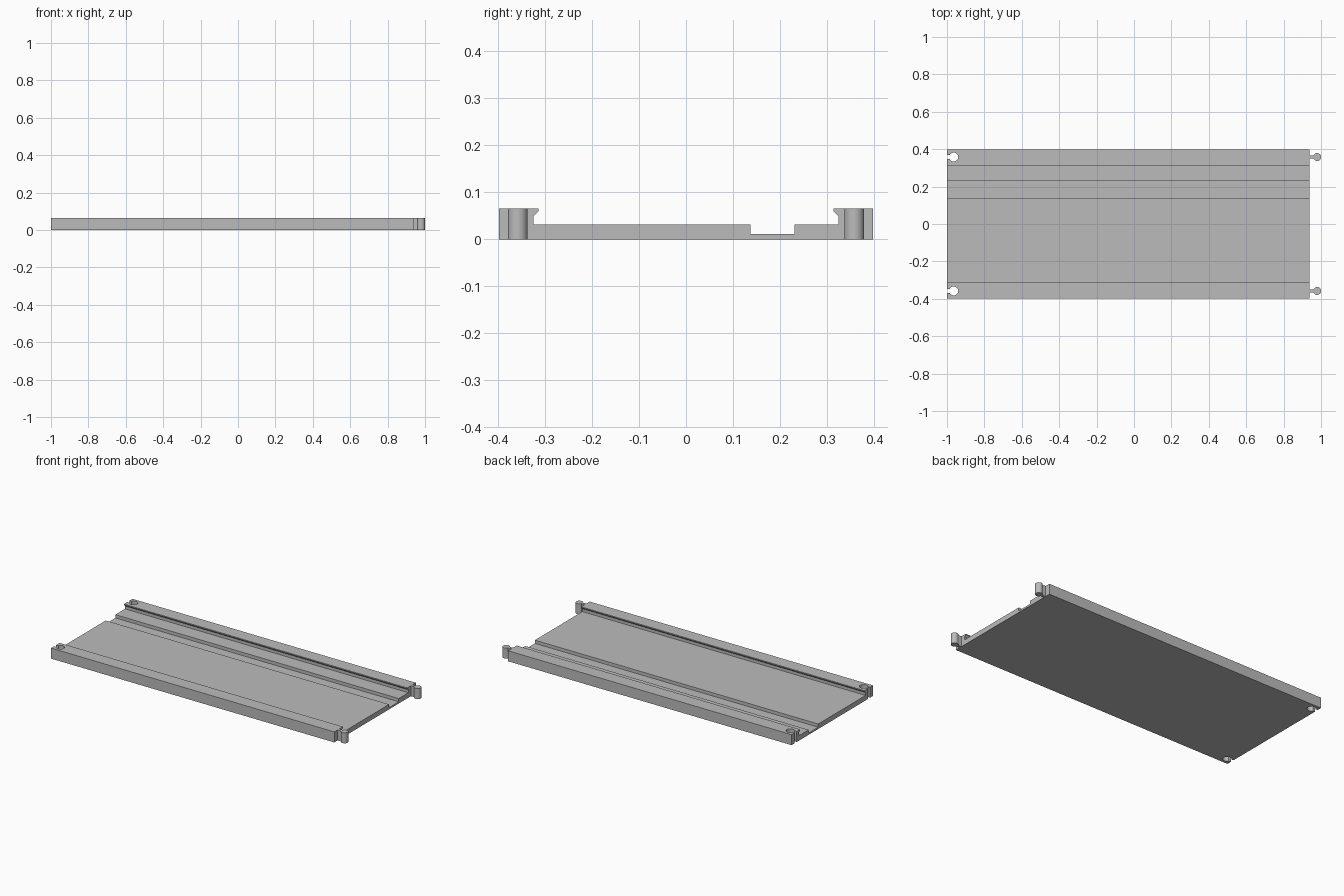
import bpy
import bmesh
import math

cube = bpy.data.objects.get("Cube")
if cube:
    bpy.data.objects.remove(cube, do_unlink=True)

LEFT_END, RIGHT_END = -1.0, 0.937
HEIGHT = 0.065
JOINT_Y = 0.358

grey = bpy.data.materials.new("light grey")
grey.use_nodes = True
colour = (0.5, 0.5, 0.5, 1)
grey.diffuse_color = colour
grey.node_tree.nodes["Principled BSDF"].inputs["Base Color"].default_value = colour


def prism(name, outline, offset):
    """Extrude a closed outline of 3D points along an offset."""
    bm = bmesh.new()
    face = bm.faces.new([bm.verts.new(p) for p in outline])
    result = bmesh.ops.extrude_face_region(bm, geom=[face], use_keep_orig=True)
    verts = [v for v in result["geom"] if isinstance(v, bmesh.types.BMVert)]
    bmesh.ops.translate(bm, verts=verts, vec=offset)
    bmesh.ops.recalc_face_normals(bm, faces=bm.faces)
    mesh = bpy.data.meshes.new(name)
    bm.to_mesh(mesh)
    bm.free()
    mesh.materials.append(grey)
    obj = bpy.data.objects.new(name, mesh)
    bpy.context.collection.objects.link(obj)
    return obj


def keyhole(name, start, centre, y, radius, half_neck, bottom, top):
    """Round head on a straight neck, seen from above."""
    spread = math.asin(half_neck / radius)
    steps = 32
    outline = [(start, y + half_neck, bottom), (start, y - half_neck, bottom)]
    for i in range(steps + 1):
        a = math.pi + spread + (2 * math.pi - 2 * spread) * i / steps
        outline.append((centre + radius * math.cos(a), y + radius * math.sin(a), bottom))
    return prism(name, outline, (0, 0, top - bottom))


def smooth(obj):
    bpy.ops.object.select_all(action="DESELECT")
    obj.select_set(True)
    bpy.context.view_layer.objects.active = obj
    bpy.ops.object.shade_smooth_by_angle(angle=math.radians(30))


# Tray cross-section: lipped rails at both sides and one channel in the floor
floor, channel = 0.031, 0.011
rail = [(0.398, 0), (0.398, HEIGHT), (0.314, HEIGHT), (0.314, 0.059),
        (0.325, 0.049), (0.325, floor)]
groove = [(0.231, floor), (0.231, channel), (0.137, channel), (0.137, floor)]
section = rail + groove + [(-y, z) for y, z in reversed(rail)]
tray = prism("tray", [(LEFT_END, y, z) for y, z in section],
             (RIGHT_END - LEFT_END, 0, 0))

# Sockets cut through the rails at one end
for side, y in (("front", -JOINT_Y), ("back", JOINT_Y)):
    cutter = keyhole(side + "_socket_cutter", LEFT_END - 0.02, -0.964, y,
                     0.024, 0.011, -0.02, HEIGHT + 0.02)
    cutter.hide_render = True
    mod = tray.modifiers.new("socket", "BOOLEAN")
    mod.operation = "DIFFERENCE"
    mod.solver = "EXACT"
    mod.object = cutter
    bpy.context.view_layer.objects.active = tray
    bpy.ops.object.modifier_apply(modifier=mod.name)
    bpy.data.objects.remove(cutter, do_unlink=True)
smooth(tray)

# Matching connector knobs on the other end
for side, y in (("front", -JOINT_Y), ("back", JOINT_Y)):
    smooth(keyhole(side + "_connector", RIGHT_END - 0.005, 0.979, y,
                   0.021, 0.008, 0, HEIGHT))
